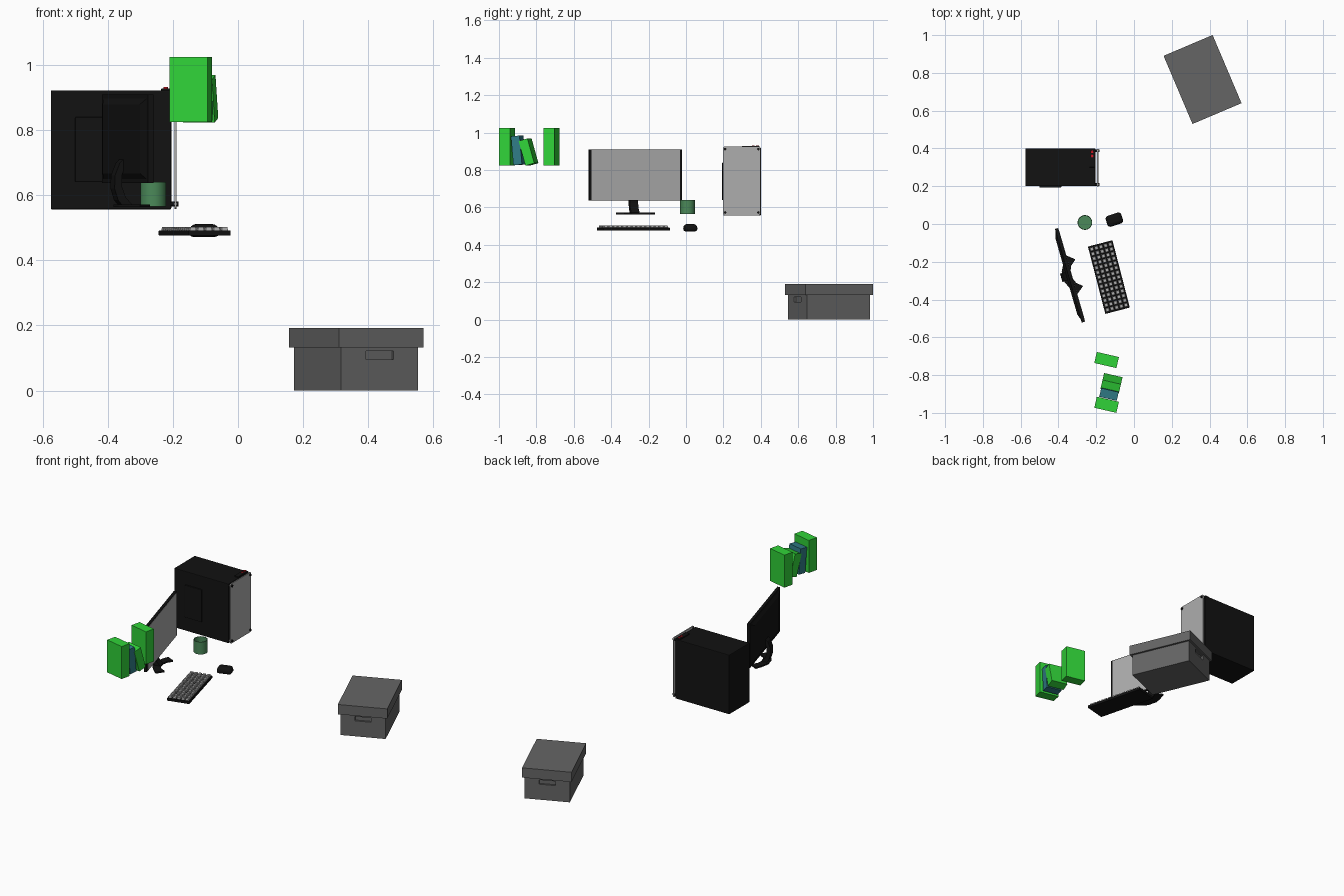
import bpy, bmesh, math
from mathutils import Matrix, Vector

if "Cube" in bpy.data.objects:
    bpy.data.objects.remove(bpy.data.objects["Cube"])


def material(name, rgb):
    m = bpy.data.materials.new(name)
    m.diffuse_color = (*rgb, 1)
    m.use_nodes = True
    m.node_tree.nodes["Principled BSDF"].inputs["Base Color"].default_value = m.diffuse_color
    return m


BLACK = material("black", (0.006, 0.006, 0.006))
CARD = material("dark_card", (0.13, 0.13, 0.13))
PALE = material("pale_grey", (0.42, 0.42, 0.42))
GREEN = material("green", (0.03, 0.65, 0.04))
TEAL = material("teal", (0.03, 0.2, 0.24))
MUG = material("mug_green", (0.07, 0.25, 0.1))
RED = material("red", (0.7, 0.01, 0.02))


def frame(x, y, z, turn=0, lean=0):
    return (Matrix.Translation((x, y, z)) @ Matrix.Rotation(math.radians(turn), 4, 'Z')
            @ Matrix.Rotation(math.radians(lean), 4, 'X'))


def finish(name, bm, place, mat, bevel=0, segs=2, smooth=False):
    bmesh.ops.recalc_face_normals(bm, faces=bm.faces)
    me = bpy.data.meshes.new(name)
    bm.to_mesh(me)
    bm.free()
    ob = bpy.data.objects.new(name, me)
    bpy.context.collection.objects.link(ob)
    ob.matrix_world = place
    if mat:
        me.materials.append(mat)
    if bevel:
        b = ob.modifiers.new("bevel", 'BEVEL')
        b.width, b.segments = bevel, segs
    if smooth:
        bpy.ops.object.select_all(action='DESELECT')
        ob.select_set(True)
        bpy.context.view_layer.objects.active = ob
        bpy.ops.object.shade_smooth_by_angle()
    return ob


def add_box(bm, lo, hi, taper=1.0):
    """Box between two corners; taper shrinks the top face."""
    lo, hi = Vector(lo), Vector(hi)
    mid, size = (lo + hi) / 2, hi - lo
    for v in bmesh.ops.create_cube(bm, size=1)["verts"]:
        k = taper if v.co.z > 0 else 1
        v.co = mid + Vector((v.co.x * size.x * k, v.co.y * size.y * k, v.co.z * size.z))


def box(name, lo, hi, mat, place=Matrix(), taper=1.0, **kw):
    bm = bmesh.new()
    add_box(bm, lo, hi, taper)
    return finish(name, bm, place, mat, **kw)


def prism(name, pts, direction, mat, place, **kw):
    """Extrude a closed outline along a direction."""
    bm = bmesh.new()
    f = bm.faces.new([bm.verts.new(p) for p in pts])
    new = bmesh.ops.extrude_face_region(bm, geom=[f])["geom"]
    bmesh.ops.translate(bm, vec=direction, verts=[v for v in new if isinstance(v, bmesh.types.BMVert)])
    return finish(name, bm, place, mat, **kw)


def lathe(name, profile, steps, place, mat):
    bm = bmesh.new()
    vs = [bm.verts.new((r, 0, z)) for r, z in profile]
    es = [bm.edges.new(p) for p in zip(vs, vs[1:])]
    bmesh.ops.spin(bm, geom=vs + es, cent=(0, 0, 0), axis=(0, 0, 1), angle=math.tau, steps=steps)
    bmesh.ops.remove_doubles(bm, verts=bm.verts, dist=1e-5)
    return finish(name, bm, place, mat, smooth=True)


# storage box: body with a handle slot in each short side, overhanging lid
P = frame(0.363, 0.765, 0, 23)
body = box("storage_box_body", (-0.129, -0.184, 0), (0.129, 0.184, 0.135), CARD, P)
bm = bmesh.new()
for s in (-1, 1):
    add_box(bm, (-0.046, s * 0.184 - 0.012, 0.095), (0.046, s * 0.184 + 0.012, 0.121))
cutter = finish("handle_cutter", bm, P, None)
cutter.hide_render = True
cut = body.modifiers.new("handles", 'BOOLEAN')
cut.operation, cut.solver, cut.object = 'DIFFERENCE', 'EXACT', cutter
bpy.context.view_layer.update()
bpy.context.view_layer.objects.active = body
bpy.ops.object.modifier_apply(modifier="handles")
bpy.data.objects.remove(cutter)
box("storage_box_lid", (-0.141, -0.196, 0.132), (0.141, 0.196, 0.192), CARD, P)

# books: two upright ends, two leaning between
for name, x, y, z, lean, size, mat in (
        ("book_right", -0.145, -0.72, 0.925, 0, (0.12, 0.06, 0.2), GREEN),
        ("book_left", -0.145, -0.957, 0.925, 0, (0.12, 0.06, 0.2), GREEN),
        ("book_leaning", -0.119, -0.842, 0.896, 16, (0.1, 0.05, 0.137), GREEN),
        ("book_teal", -0.131, -0.896, 0.905, 5, (0.095, 0.047, 0.155), TEAL)):
    h = Vector(size) / 2
    box(name, -h, h, mat, frame(x, y, z, -13, lean))

# computer tower with window bump, standing-off front panel, pins and buttons
box("tower_case", (-0.575, 0.2, 0.556), (-0.205, 0.4, 0.922), BLACK, bevel=0.004)
box("tower_side_window", (-0.5, 0.193, 0.64), (-0.385, 0.203, 0.84), BLACK, bevel=0.003)
panel = [(-0.195, cy + 0.01 * math.cos(a), cz + 0.01 * math.sin(a))
         for cy, cz, a0 in ((0.388, 0.916, 0), (0.208, 0.916, 90), (0.208, 0.568, 180), (0.388, 0.568, 270))
         for a in (math.radians(a0 + 30 * i) for i in range(4))]
prism("tower_front_panel", panel, (0.006, 0, 0), PALE, Matrix())
for i, (y, z) in enumerate((y, z) for y in (0.209, 0.387) for z in (0.573, 0.912)):
    bm = bmesh.new()
    bmesh.ops.create_cone(bm, cap_ends=True, segments=16, radius1=0.007, radius2=0.007, depth=0.026)
    finish(f"panel_pin_{i}", bm, frame(-0.196, y, z) @ Matrix.Rotation(math.pi / 2, 4, 'Y'),
           BLACK, smooth=True)
box("tower_button_strip", (-0.236, 0.3, 0.92), (-0.208, 0.394, 0.928), BLACK, bevel=0.002)
for i, y in enumerate((0.36, 0.382)):
    bm = bmesh.new()
    bmesh.ops.create_cone(bm, cap_ends=True, segments=16, radius1=0.008, radius2=0.007, depth=0.01)
    finish(f"power_button_{i}", bm, frame(-0.222, y, 0.927), RED, smooth=True)

# monitor: thin shell with tapered back, screen, curved neck, crescent foot
P = frame(-0.34, -0.272, 0, 16)
box("monitor_shell", (-0.008, -0.258, 0.637), (0.01, 0.258, 0.91), BLACK, P, bevel=0.002)
back = P @ Matrix.Translation((-0.007, 0, 0.773)) @ Matrix.Rotation(-math.pi / 2, 4, 'Y')
box("monitor_back", (-0.125, -0.245, 0), (0.125, 0.245, 0.012), BLACK, back, taper=0.85)
box("monitor_screen", (0.008, -0.246, 0.641), (0.0115, 0.246, 0.906), PALE, P)
neck = [(-0.014, 0.715), (-0.03, 0.7), (-0.046, 0.66), (-0.047, 0.62), (-0.036, 0.585), (-0.02, 0.566),
        (0.008, 0.572), (-0.012, 0.594), (-0.023, 0.625), (-0.024, 0.66), (-0.014, 0.69)]
prism("monitor_neck", [(x, -0.023, z) for x, z in neck], (0, 0.046, 0), BLACK, P)
half = [(-0.036, 0.03), (-0.015, 0.07), (0.01, 0.108), (0.052, 0.073), (0.022, 0.048), (0.01, 0.02)]
foot = half + [(x, -y) for x, y in reversed(half)]
prism("monitor_foot", [(x, y, 0.563) for x, y in foot], (0, 0, 0.009), BLACK, P)

# keyboard base and key grid
P = frame(-0.133, -0.281, 0, 14.5)
box("keyboard_base", (-0.067, -0.184, 0.476), (0.067, 0.184, 0.492), BLACK, P, bevel=0.002)
bm = bmesh.new()
for i in range(5):
    for j in range(14):
        x, y = (i - 2) * 0.0252, (j - 6.5) * 0.0255
        add_box(bm, (x - 0.01, y - 0.01, 0.491), (x + 0.01, y + 0.01, 0.503), 0.8)
finish("keyboard_keys", bm, P, PALE)

# mouse
P = frame(-0.104, 0.023, 0, 18)
box("mouse", (-0.046, -0.032, 0.472), (0.046, 0.032, 0.511), BLACK, P, taper=0.86,
    bevel=0.016, segs=4, smooth=True)

# open cup
lathe("cup", [(0, 0.565), (0.039, 0.565), (0.039, 0.641), (0.035, 0.641), (0.035, 0.571), (0, 0.571)],
      32, frame(-0.26, 0.008, 0), MUG)
